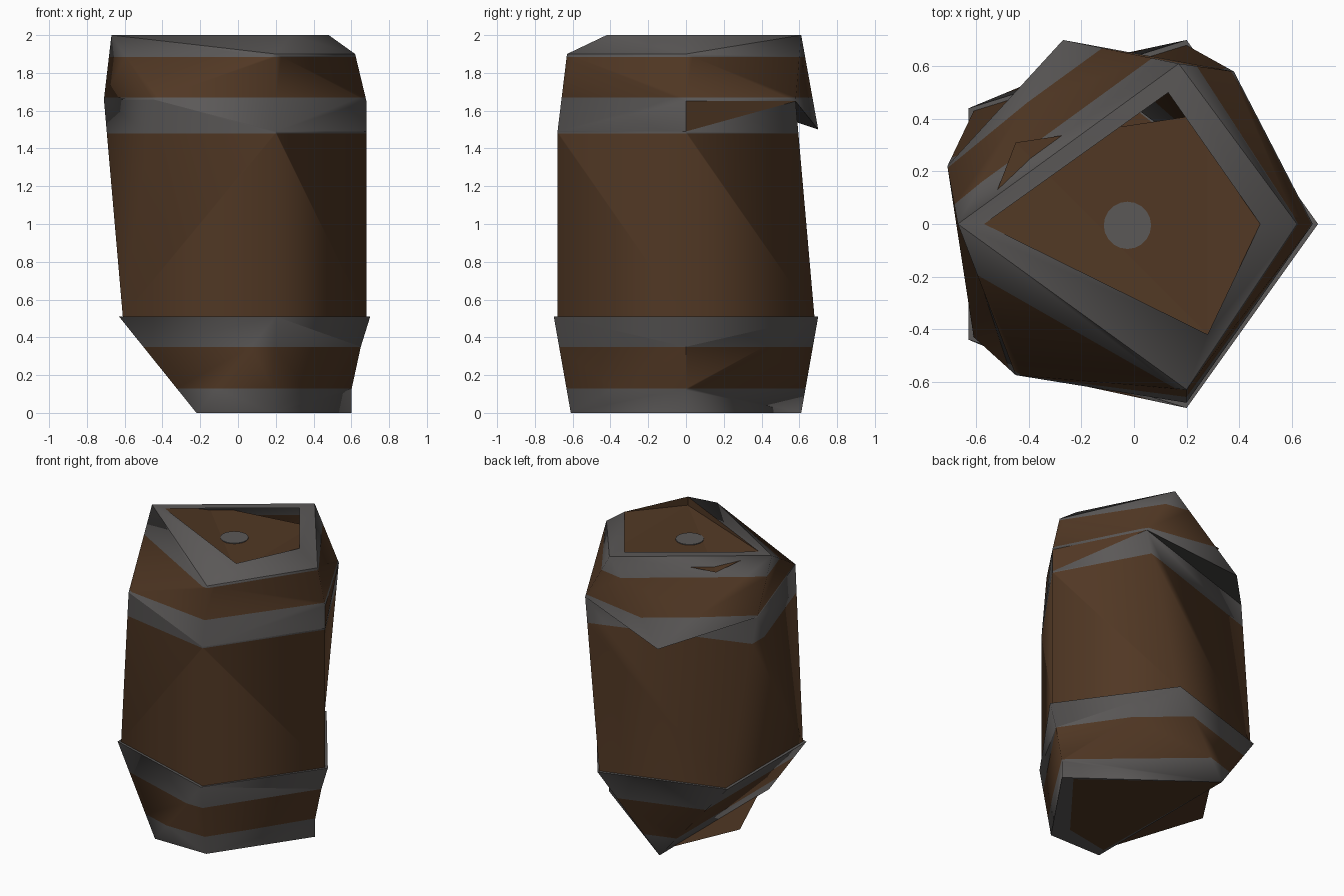
import bpy, bmesh, math
from mathutils import Vector

if "Cube" in bpy.data.objects:
    bpy.data.objects.remove(bpy.data.objects["Cube"])


def material(name, rgb):
    m = bpy.data.materials.new(name)
    m.diffuse_color = (*rgb, 1)
    m.use_nodes = True
    m.node_tree.nodes["Principled BSDF"].inputs["Base Color"].default_value = m.diffuse_color
    return m


WOOD = material("brown wood", (0.082, 0.039, 0.0175))
IRON = material("grey iron", (0.104, 0.098, 0.096))
CUTS = (0.13, 0.35, 1.48, 1.67, 1.885)      # heights where wood and iron meet

# corner points of the rough barrel
V = dict(
    # foot
    E0=(.60, 0, 0), E1=(.60, 0, .12), E3=(.65, 0, .35),
    D0=(.18, -.61, 0), P=(-.22, .61, 0), Q=(-.22, -.61, 0),
    # inner edge of the iron under the foot
    iE=(.53, .03, 0), iD=(.13, -.48, 0), iQ=(-.20, -.54, 0),
    # lower hoop edge
    E5=(.70, 0, .51), C5=(.20, .70, .51), D5=(.20, -.70, .51),
    A5=(-.63, .44, .51), B5=(-.63, -.44, .51),
    # bottom of the middle staves
    e=(.68, 0, .51), c=(.20, .68, .51), d=(.20, -.68, .51),
    a=(-.61, .43, .51), b=(-.61, -.43, .51),
    # upper hoop
    H1=(.68, 0, 1.49), H2=(.68, 0, 1.65), Hd=(.20, -.68, 1.49),
    Hb=(-.45, -.575, 1.66), Ha=(-.71, .22, 1.66), Hc=(.38, .58, 1.65),
    F=(-.27, .70, 1.50),
    # rim, outside and inside
    Ra=(-.67, 0, 2), Rb=(.17, .61, 2), Rc=(.62, 0, 1.9), Rd=(.20, -.63, 1.9),
    Ia=(-.57, 0, 2), Ib=(.13, .50, 2), Ic=(.48, 0, 2), Id=(.28, -.42, 2),
    # lid
    L1=(.28, .42, 1.94), L2=(-.45, .31, 1.94), L3=(.28, -.42, 1.94),
    # loose board under the foot
    S1=(-.49, .10, .06), S2=(-.18, .55, .004), S3=(-.18, -.58, .004),
)


def part(name, faces, ref=(0, 0, 1), colour=None):
    """Mesh from named corners; faces point away from ref; hoops coloured by height."""
    bm = bmesh.new()
    vs = {}
    for f in faces.split(","):
        keys = f.split()
        for k in keys:
            if k not in vs:
                vs[k] = bm.verts.new(V[k])
        bm.faces.new([vs[k] for k in keys])
    bmesh.ops.triangulate(bm, faces=bm.faces[:])
    bm.normal_update()
    for f in bm.faces:
        if f.normal.dot(f.calc_center_median() - Vector(ref)) < 0:
            f.normal_flip()
    if colour is None:
        for z in CUTS:
            bmesh.ops.bisect_plane(bm, geom=bm.verts[:] + bm.edges[:] + bm.faces[:],
                                   plane_co=(0, 0, z), plane_no=(0, 0, 1))
        for f in bm.faces:
            z = f.calc_center_median().z
            iron = z < .13 or .35 < z < .512 or 1.48 < z < 1.67 or z > 1.885
            f.material_index = 1 if iron else 0
    else:
        for f in bm.faces:
            f.material_index = colour
    me = bpy.data.meshes.new(name)
    bm.to_mesh(me)
    bm.free()
    ob = bpy.data.objects.new(name, me)
    me.materials.append(WOOD)
    me.materials.append(IRON)
    bpy.context.collection.objects.link(ob)
    bpy.ops.object.select_all(action='DESELECT')
    ob.select_set(True)
    bpy.context.view_layer.objects.active = ob
    bpy.ops.object.shade_smooth_by_angle(angle=math.radians(88))
    return ob


UP, DOWN = (0, 0, -20), (0, 0, 20)

# foot section with the lower hoop
part("lower_staves",
     "D5 E3 E5,D5 D0 E3,D0 E1 E3,D0 E0 E1,C5 E3 E5,C5 E1 E3,C5 P E1,P E0 E1,"
     "C5 A5 P,D5 B5 Q D0,A5 B5 P,B5 Q P", ref=(0, 0, .4))
part("lower_hoop_ledge", "E5 C5 c e,C5 A5 a c,A5 B5 b a,B5 D5 d b,D5 E5 e d", UP, 1)

# middle staves
part("middle_staves",
     "b d Hd Hb,d e H1 Hd,e c Hc H1,c a Ha Hc,a b Hb Ha")
part("hoop_gap", "H1 Hc H2", colour=0)

# shoulder with the upper hoop
part("upper_staves",
     "Hd H1 H2,Hd H2 Rd,H2 Rc Rd,H2 Hc Rc,Hc Rb Rc,Hc F Rb,F Ra Rb,F Ha Ra,"
     "Ha Hb Ra,Hb Rd Ra,Hb Hd Rd")
part("hoop_flap_underside", "F Hc Ha", DOWN, 1)

# rim, inner walls and lid
part("top_rim", "Ra Rb Ib Ia,Rb Rc Ic,Rb Ic Ib,Rc Rd Id,Rc Id Ic,Rd Ra Id,Ra Ia Id", UP, 1)
part("rim_inner_walls", "Ia Id L3,Ia L3 L2,Ic Id L3,Ic L3 L1,Ib Ic L1", UP, 0)
part("lid", "L1 L2 L3", UP, 0)

# round plug on the lid
bpy.ops.mesh.primitive_cylinder_add(vertices=20, radius=.09, depth=.006,
                                    location=(-.025, -.005, 1.942))
plug = bpy.context.object
plug.name = "lid_plug"
plug.data.materials.append(IRON)

# underside: iron edge beside a wooden base
part("foot_ring", "E0 D0 iD iE,D0 Q iQ iD,P E0 iE,Q P iQ", DOWN, 1)
part("base_board", "iE iD iQ P", DOWN, 0)
part("loose_base_board", "S1 S2 S3", DOWN, 0)
